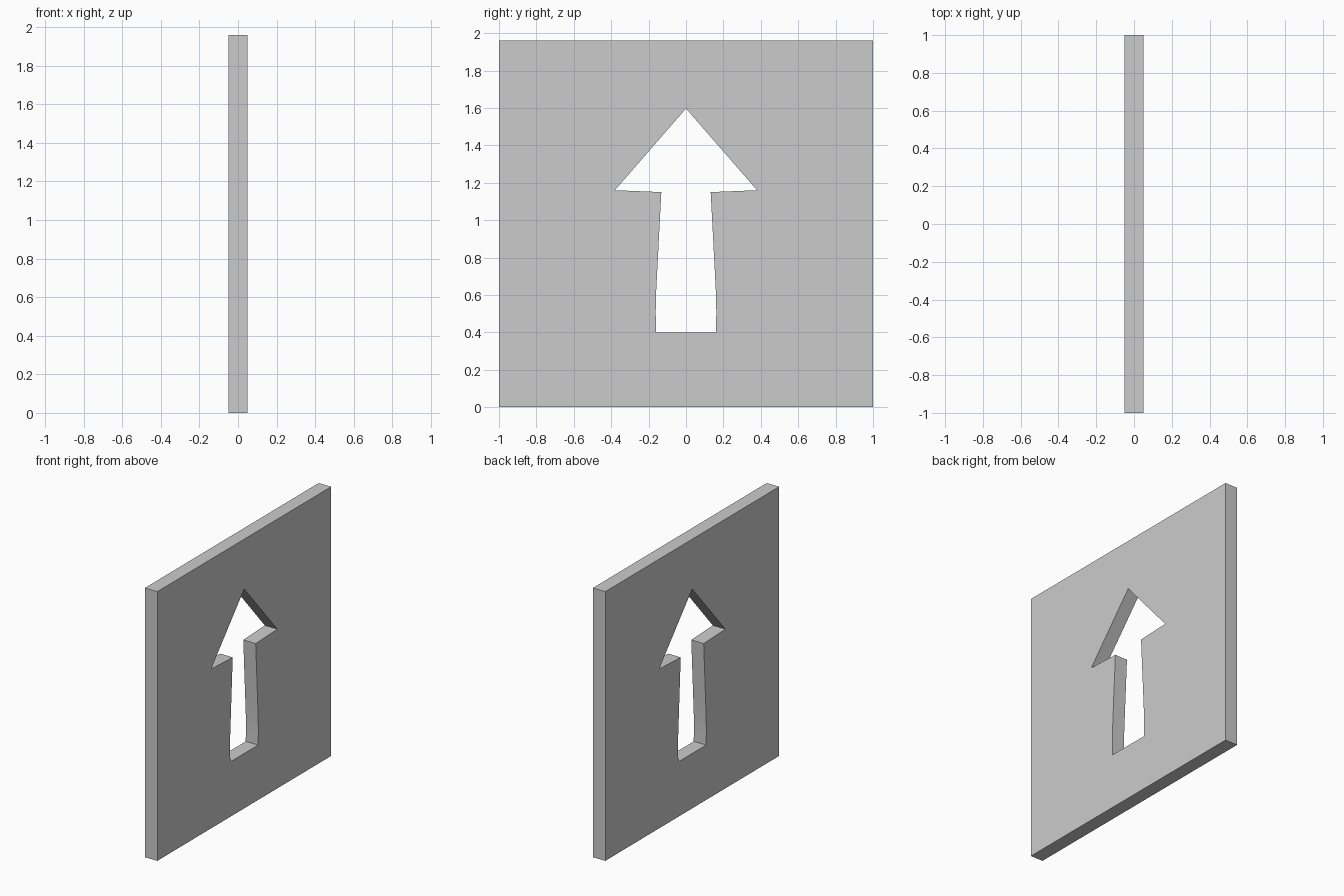
import bpy
from math import radians

if "Cube" in bpy.data.objects:
    bpy.data.objects.remove(bpy.data.objects["Cube"])

WIDTH, HEIGHT, THICK = 2.0, 1.96, 0.10

# Plate outline
plate = [(-WIDTH / 2, 0), (WIDTH / 2, 0), (WIDTH / 2, HEIGHT), (-WIDTH / 2, HEIGHT)]

# Right half of the arrow opening, from shaft foot to head corner, then mirrored
half = [(0.16, 0.40), (0.162, 0.50), (0.161, 0.59), (0.156, 0.69),
        (0.132, 1.15), (0.38, 1.16)]
arrow = half + [(0, 1.597)] + [(-y, z) for y, z in reversed(half)]

# Filled 2D curve: the inner outline becomes the hole
curve = bpy.data.curves.new("arrow_panel", "CURVE")
curve.dimensions = "2D"
curve.fill_mode = "BOTH"
curve.extrude = THICK / 2
for outline in (plate, arrow):
    spline = curve.splines.new("POLY")
    spline.points.add(len(outline) - 1)
    for point, (y, z) in zip(spline.points, outline):
        point.co = (y, z, 0, 1)
    spline.use_cyclic_u = True
    spline.use_smooth = False

# Stand the panel up in the YZ plane
panel = bpy.data.objects.new("arrow_panel", curve)
bpy.context.collection.objects.link(panel)
panel.rotation_euler = (radians(90), 0, radians(90))
bpy.context.view_layer.objects.active = panel
panel.select_set(True)
bpy.ops.object.convert(target="MESH")

# Weld the caps to the walls
bpy.ops.object.mode_set(mode="EDIT")
bpy.ops.mesh.select_all(action="SELECT")
bpy.ops.mesh.remove_doubles(threshold=0.0001)
bpy.ops.mesh.normals_make_consistent(inside=False)
bpy.ops.object.mode_set(mode="OBJECT")
bpy.ops.object.shade_smooth_by_angle(angle=radians(20))
